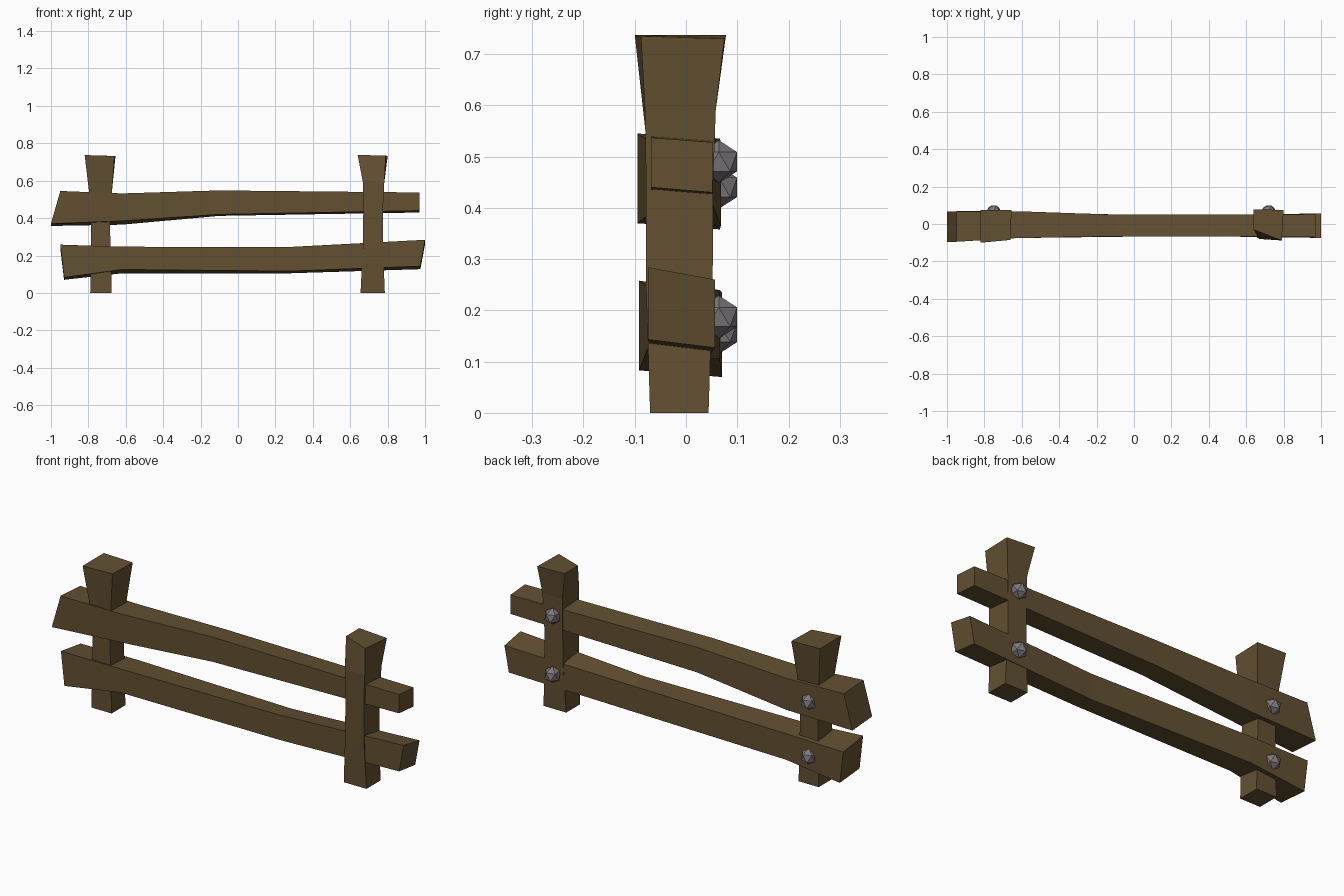
import bpy
import bmesh

default = bpy.data.objects.get("Cube")
if default:
    bpy.data.objects.remove(default, do_unlink=True)


def make_material(name, rgb):
    mat = bpy.data.materials.new(name)
    mat.use_nodes = True
    color = (*rgb, 1.0)
    mat.diffuse_color = color
    bsdf = mat.node_tree.nodes["Principled BSDF"]
    bsdf.inputs["Base Color"].default_value = color
    bsdf.inputs["Roughness"].default_value = 0.9
    return mat


wood = make_material("brown wood", (0.125, 0.08, 0.032))
metal = make_material("grey metal", (0.21, 0.19, 0.205))


def finish(bm, name, mat):
    bmesh.ops.recalc_face_normals(bm, faces=bm.faces)
    mesh = bpy.data.meshes.new(name)
    bm.to_mesh(mesh)
    bm.free()
    mesh.materials.append(mat)
    obj = bpy.data.objects.new(name, mesh)
    bpy.context.collection.objects.link(obj)
    return obj


def loft(name, sections):
    """Hewn timber: skin four-cornered sections and cap both ends."""
    bm = bmesh.new()
    rings = [[bm.verts.new(p) for p in s] for s in sections]
    for a, b in zip(rings, rings[1:]):
        for i in range(4):
            j = (i + 1) % 4
            bm.faces.new((a[i], a[j], b[j], b[i]))
    bm.faces.new(rings[0])
    bm.faces.new(rings[-1])
    return finish(bm, name, wood)


def rail_section(x_low, x_top, front, back, low_front, low_back, top_front, top_back):
    return [(x_low, front, low_front), (x_low, back, low_back),
            (x_top, back, top_back), (x_top, front, top_front)]


def post_section(x0, x1, y0, y1, z):
    return [(x0, y0, z), (x1, y0, z), (x1, y1, z), (x0, y1, z)]


# Rails
loft("upper_rail", [
    rail_section(-1.0, -0.95, -0.095, 0.066, 0.37, 0.358, 0.545, 0.535),
    rail_section(-0.62, -0.62, -0.075, 0.068, 0.385, 0.365, 0.532, 0.528),
    rail_section(-0.1, -0.1, -0.066, 0.05, 0.42, 0.412, 0.548, 0.542),
    rail_section(0.97, 0.97, -0.068, 0.052, 0.44, 0.43, 0.537, 0.528),
])
loft("lower_rail", [
    rail_section(-0.93, -0.95, -0.092, 0.07, 0.083, 0.07, 0.258, 0.235),
    rail_section(-0.62, -0.62, -0.075, 0.066, 0.125, 0.105, 0.247, 0.24),
    rail_section(0.28, 0.28, -0.064, 0.04, 0.117, 0.105, 0.246, 0.238),
    rail_section(0.975, 1.0, -0.074, 0.057, 0.143, 0.127, 0.284, 0.26),
])

# Posts with flared tops
loft("right_post", [
    post_section(-0.79, -0.675, -0.07, 0.043, 0),
    post_section(-0.785, -0.685, -0.07, 0.043, 0.38),
    post_section(-0.795, -0.675, -0.077, 0.05, 0.53),
    [(-0.82, -0.1, 0.737), (-0.66, -0.085, 0.732),
     (-0.655, 0.074, 0.732), (-0.82, 0.074, 0.737)],
])
loft("left_post", [
    post_section(0.655, 0.785, -0.07, 0.044, 0),
    post_section(0.668, 0.775, -0.078, 0.052, 0.25),
    post_section(0.67, 0.775, -0.078, 0.053, 0.45),
    post_section(0.668, 0.782, -0.08, 0.058, 0.59),
    [(0.64, -0.03, 0.737), (0.79, -0.088, 0.735),
     (0.80, 0.075, 0.73), (0.64, 0.078, 0.737)],
])

# Faceted bolts on the back
bolts = {
    "upper_right_bolt": (-0.75, 0.44),
    "lower_right_bolt": (-0.75, 0.157),
    "upper_left_bolt": (0.72, 0.49),
    "lower_left_bolt": (0.72, 0.187),
}
for name, (x, z) in bolts.items():
    bm = bmesh.new()
    bmesh.ops.create_icosphere(bm, subdivisions=1, radius=0.042)
    bmesh.ops.translate(bm, verts=bm.verts, vec=(x, 0.064, z))
    finish(bm, name, metal)
